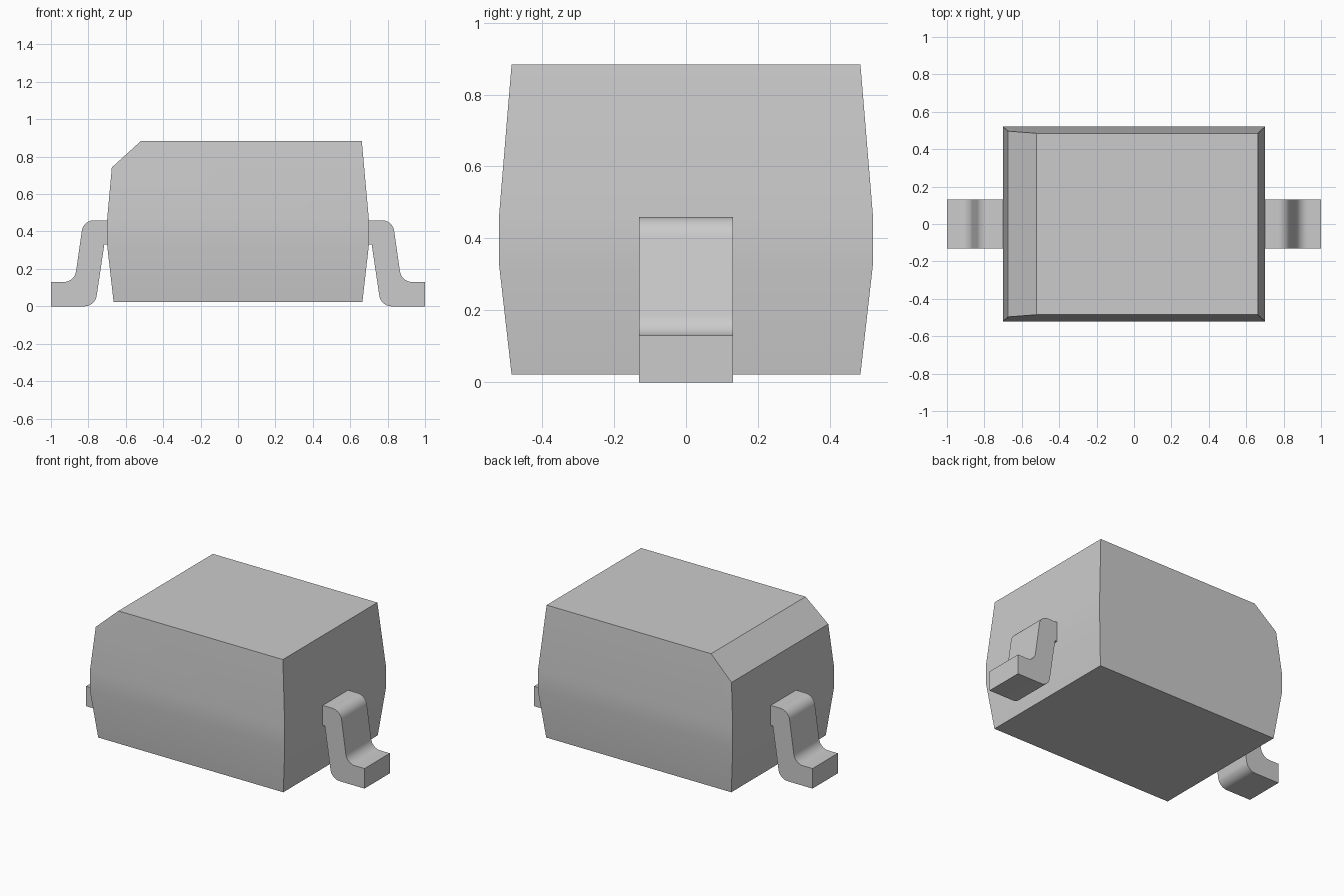
import bpy
import bmesh
import math
from mathutils import Vector

cube = bpy.data.objects.get("Cube")
if cube:
    bpy.data.objects.remove(cube, do_unlink=True)

grey = bpy.data.materials.new("plain grey")
grey.use_nodes = True
colour = (0.6, 0.6, 0.6, 1)
grey.diffuse_color = colour
grey.node_tree.nodes["Principled BSDF"].inputs["Base Color"].default_value = colour


def finish(bm, name):
    """Turn a bmesh into a smooth object with sharp corners kept."""
    bmesh.ops.recalc_face_normals(bm, faces=bm.faces)
    mesh = bpy.data.meshes.new(name)
    bm.to_mesh(mesh)
    bm.free()
    mesh.materials.append(grey)
    obj = bpy.data.objects.new(name, mesh)
    bpy.context.collection.objects.link(obj)
    bpy.ops.object.select_all(action='DESELECT')
    obj.select_set(True)
    bpy.context.view_layer.objects.active = obj
    bpy.ops.object.shade_smooth_by_angle(angle=math.radians(30))


def make_body():
    """Stacked rectangles, widest at the middle band, with one cut top edge."""
    bm = bmesh.new()
    rings = []
    for hx, hy, z in [(0.665, 0.485, 0.022), (0.7, 0.52, 0.33),
                      (0.7, 0.52, 0.46), (0.662, 0.485, 0.883)]:
        rings.append([bm.verts.new((sx * hx, sy * hy, z))
                      for sx, sy in [(-1, -1), (1, -1), (1, 1), (-1, 1)]])
    for low, high in zip(rings, rings[1:]):
        for i in range(4):
            j = (i + 1) % 4
            bm.faces.new((low[i], low[j], high[j], high[i]))
    bm.faces.new(rings[0][::-1])
    bm.faces.new(rings[-1])
    # Sloping cut along the marked end
    cut = bmesh.ops.bisect_plane(
        bm, geom=bm.verts[:] + bm.edges[:] + bm.faces[:],
        plane_co=(-0.52, 0, 0.883), plane_no=(-0.143, 0, 0.157), clear_outer=True)
    edges = [e for e in cut["geom_cut"] if isinstance(e, bmesh.types.BMEdge)]
    bmesh.ops.holes_fill(bm, edges=edges)
    finish(bm, "body")


def make_lead(side, name):
    """Bent strip: side profile pushed out across y, then its bends rounded."""
    profile = [(0.66, 0.46), (0.827, 0.46), (0.874, 0.13), (1, 0.13), (1, 0),
               (0.764, 0), (0.715, 0.33), (0.66, 0.33)]
    half = 0.13
    bm = bmesh.new()
    face = bm.faces.new([bm.verts.new((side * x, -half, z)) for x, z in profile])
    out = bmesh.ops.extrude_face_region(bm, geom=[face], use_keep_orig=True)
    new = [v for v in out["geom"] if isinstance(v, bmesh.types.BMVert)]
    bmesh.ops.translate(bm, verts=new, vec=Vector((0, 2 * half, 0)))
    bends = [profile[1], profile[2], profile[5]]

    def is_bend(e):
        a, b = (v.co for v in e.verts)
        return abs(a.y - b.y) > half and any(
            abs(abs(a.x) - x) + abs(a.z - z) < 0.001 for x, z in bends)

    bmesh.ops.bevel(bm, geom=[e for e in bm.edges if is_bend(e)], offset=0.056,
                    offset_type='OFFSET', segments=8, profile=0.5, affect='EDGES')
    finish(bm, name)


make_body()
make_lead(1, "left_lead")
make_lead(-1, "right_lead")
